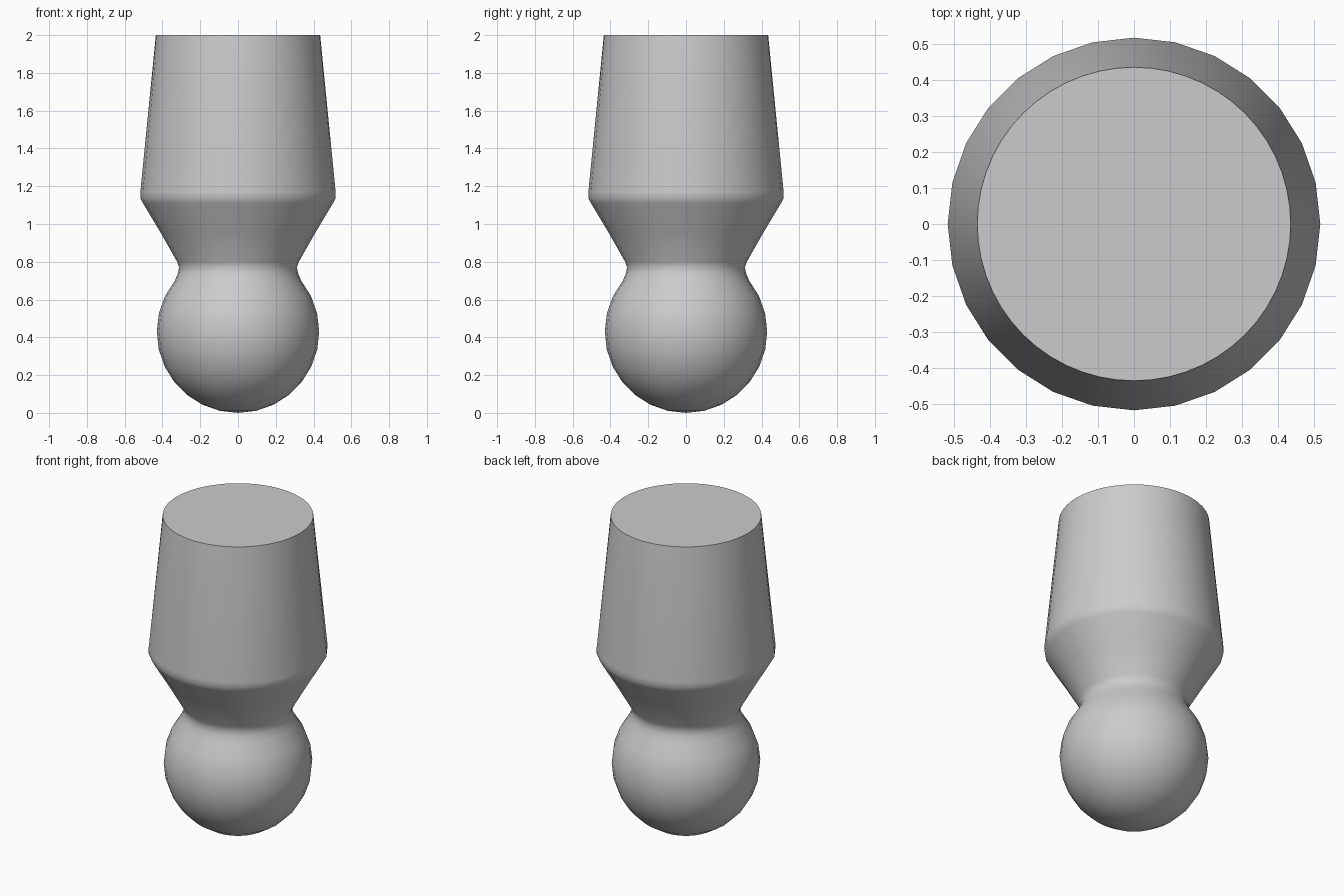
import bpy
import bmesh
from math import sin, cos, pi, radians

cube = bpy.data.objects.get("Cube")
if cube:
    bpy.data.objects.remove(cube, do_unlink=True)

# Plain grey material
grey = bpy.data.materials.new("light_grey")
grey.use_nodes = True
colour = (0.6, 0.6, 0.6, 1)
grey.diffuse_color = colour
grey.node_tree.nodes["Principled BSDF"].inputs["Base Color"].default_value = colour

SIDES = 28
BALL = 0.43

# Profile: ball from its lowest ring up to the neck, then the flared tapered shank
profile = [(BALL * sin(radians(12.9 * i)), BALL - BALL * cos(radians(12.9 * i)))
           for i in range(1, 11)]
profile += [(0.318, 0.74), (0.312, 0.77), (0.322, 0.80), (0.413, 0.96),
            (0.503, 1.11), (0.517, 1.135), (0.517, 1.17), (0.435, 2.0)]

bm = bmesh.new()
rings = []
for k, (r, z) in enumerate(profile):
    ring = []
    for i in range(SIDES * 2):
        a = pi * i / SIDES
        # Lower rings are faceted, the top rim is a finer circle
        flat = cos(pi / SIDES) if i % 2 and k < len(profile) - 1 else 1
        ring.append(bm.verts.new((r * flat * cos(a), r * flat * sin(a), z)))
    rings.append(ring)

# Skin between rings
n = SIDES * 2
for low, high in zip(rings, rings[1:]):
    for i in range(n):
        j = (i + 1) % n
        bm.faces.new((low[i], low[j], high[j], high[i]))

# Rounded bottom and flat top
tip = bm.verts.new((0, 0, 0))
for i in range(n):
    bm.faces.new((tip, rings[0][(i + 1) % n], rings[0][i]))
bm.faces.new(rings[-1])
bmesh.ops.recalc_face_normals(bm, faces=bm.faces)

mesh = bpy.data.meshes.new("ball_ended_peg")
bm.to_mesh(mesh)
bm.free()
mesh.materials.append(grey)
peg = bpy.data.objects.new("ball_ended_peg", mesh)
bpy.context.collection.objects.link(peg)

# Smooth sides with a crisp top rim
bpy.ops.object.select_all(action="DESELECT")
peg.select_set(True)
bpy.context.view_layer.objects.active = peg
bpy.ops.object.shade_smooth_by_angle(angle=radians(50))
